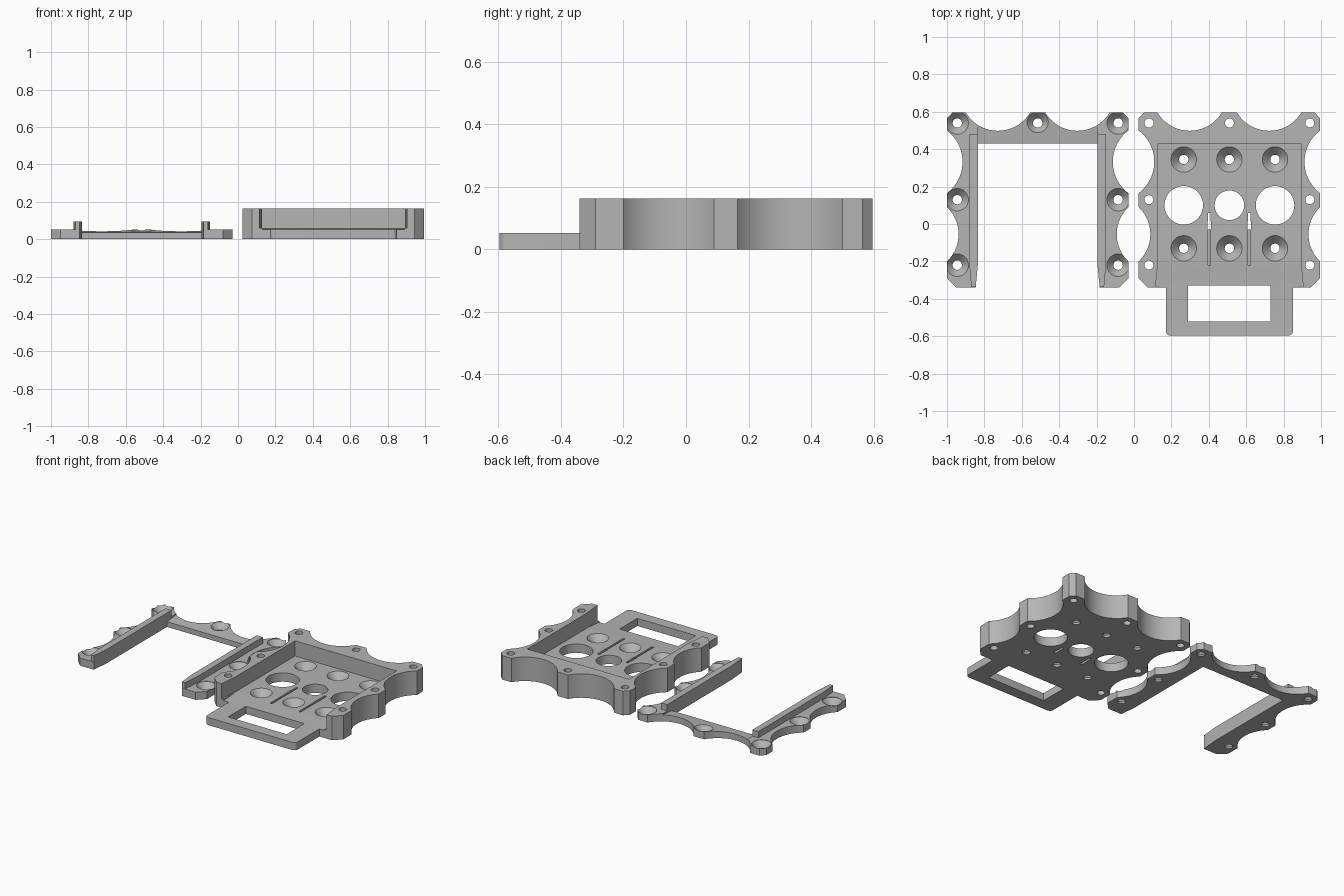
import bpy, bmesh, math
from mathutils import Vector

cube = bpy.data.objects.get("Cube")
if cube:
    bpy.data.objects.remove(cube, do_unlink=True)

grey = bpy.data.materials.new("plain_grey")
grey.use_nodes = True
grey.diffuse_color = (0.46, 0.46, 0.46, 1)
grey.node_tree.nodes["Principled BSDF"].inputs["Base Color"].default_value = (0.46, 0.46, 0.46, 1)


def finish(name, bm):
    bmesh.ops.recalc_face_normals(bm, faces=bm.faces[:])
    mesh = bpy.data.meshes.new(name)
    bm.to_mesh(mesh)
    bm.free()
    mesh.materials.append(grey)
    obj = bpy.data.objects.new(name, mesh)
    bpy.context.collection.objects.link(obj)
    return obj


def add_prism(bm, pts, lo, hi, axis="z"):
    """Extrude a flat outline along z (points are x, y) or x (points are y, z)."""
    place = (lambda p, t: (p[0], p[1], t)) if axis == "z" else (lambda p, t: (t, p[0], p[1]))
    face = bm.faces.new([bm.verts.new(place(p, lo)) for p in pts])
    new = bmesh.ops.extrude_face_region(bm, geom=[face])["geom"]
    shift = Vector(place((0, 0), hi - lo))
    bmesh.ops.translate(bm, vec=shift, verts=[v for v in new if isinstance(v, bmesh.types.BMVert)])


def prism(name, pts, lo, hi, axis="z"):
    bm = bmesh.new()
    add_prism(bm, pts, lo, hi, axis)
    return finish(name, bm)


def rect(x0, x1, y0, y1):
    return [(x0, y0), (x1, y0), (x1, y1), (x0, y1)]


def add_hole(bm, x, y, profile, n=40):
    """Turned cutter: profile lists radius and height from bottom to top."""
    rings = [[bm.verts.new((x + r * math.cos(math.tau * i / n), y + r * math.sin(math.tau * i / n), z))
              for i in range(n)] for r, z in profile]
    for a, b in zip(rings, rings[1:]):
        for i in range(n):
            j = (i + 1) % n
            bm.faces.new((a[i], a[j], b[j], b[i]))
    bm.faces.new(rings[0][::-1])
    bm.faces.new(rings[-1])


def combine(target, tool, operation="DIFFERENCE"):
    tool.hide_render = True
    mod = target.modifiers.new("combine", "BOOLEAN")
    mod.operation, mod.object, mod.solver = operation, tool, "EXACT"
    bpy.context.view_layer.objects.active = target
    bpy.ops.object.modifier_apply(modifier=mod.name)
    bpy.data.objects.remove(tool, do_unlink=True)


def scallop(p, q, r, n=20):
    """Inward arc between two outline points, travelling clockwise."""
    p, q = Vector(p), Vector(q)
    h = (q - p).length / 2
    d = (q - p).normalized()
    out = Vector((-d.y, d.x))
    c = (p + q) / 2 + out * math.sqrt(r * r - h * h)
    a = math.asin(h / r)
    ts = [-a + 2 * a * i / n for i in range(n + 1)]
    return [tuple(c + r * (math.sin(t) * d - math.cos(t) * out)) for t in ts]


# Shared scalloped outline with bosses at the screw points
half = scallop((0.04, 0.597), (0.385, 0.597), 0.2)
half += [(0.455, 0.597), (0.485, 0.565)]
half += scallop((0.485, 0.5), (0.485, 0.165), 0.21)
half += scallop((0.485, 0.09), (0.485, -0.2), 0.2)
half += [(0.485, -0.29), (0.435, -0.34)]


def outline(cx):
    return [(cx + x, y) for x, y in half] + [(cx - x, y) for x, y in reversed(half)]


def bosses(cx):
    return [(cx, 0.54)] + [(cx + s * 0.43, y) for s in (-1, 1) for y in (0.54, 0.13, -0.22)]


# Tray body with open-fronted pocket
TX = 0.51
tray = prism("tray", outline(TX), 0, 0.163)
pocket = [(TX - 0.4, -0.4), (TX + 0.4, -0.4), (TX + 0.382, -0.2),
          (TX + 0.382, 0.43), (TX - 0.382, 0.43), (TX - 0.382, -0.2)]
combine(tray, prism("pocket_cutter", pocket, 0.06, 0.3))
ramp = [(-0.21, 0.06), (-0.36, 0.05), (-0.36, 0.1), (-0.21, 0.1)]
combine(tray, prism("ramp_cutter", ramp, TX - 0.38, TX + 0.38, "x"))

# Front handle loop with rounded corners
loop = [(TX - 0.34, -0.3)]
for cx, start in ((TX - 0.315, 180), (TX + 0.315, 270)):
    for i in range(7):
        a = math.radians(start + 15 * i)
        loop.append((cx + 0.025 * math.cos(a), -0.572 + 0.025 * math.sin(a)))
loop.append((TX + 0.34, -0.3))
combine(tray, prism("handle", loop, 0, 0.052), "UNION")
combine(tray, prism("window_cutter", rect(TX - 0.22, TX + 0.22, -0.52, -0.33), -0.1, 0.3))

# Tray screw holes, countersinks and large openings
bm = bmesh.new()
for x, y in bosses(TX):
    add_hole(bm, x, y, [(0.024, -0.1), (0.024, 0.3)])
for dx, r in ((-0.244, 0.103), (0, 0.079), (0.244, 0.103)):
    add_hole(bm, TX + dx, 0.1, [(r, -0.1), (r, 0.3)], 64)
    for y in (0.345, -0.13):
        add_hole(bm, TX + dx, y, [(0.025, -0.1), (0.025, 0.015), (0.068, 0.06), (0.068, 0.3)])
combine(tray, finish("hole_cutter", bm))

# Narrow floor slots with through notches
for low, y0, y1, w in ((0.03, -0.22, 0.03, 0.007), (-0.1, 0.015, 0.06, 0.007), (-0.1, -0.03, 0.015, 0.009)):
    bm = bmesh.new()
    for s in (-1, 1):
        x = TX + s * 0.107
        add_prism(bm, rect(x - w, x + w, y0, y1), low, 0.12)
    combine(tray, finish("slot_cutter", bm))

# Cover frame with sloped back bar
CX = -0.515
cover = prism("cover_frame", outline(CX), 0, 0.052)
slope = [(0.4, 0.032), (0.597, 0.052), (0.65, 0.1), (0.4, 0.1)]
combine(cover, prism("slope_cutter", slope, CX - 0.32, CX + 0.32, "x"))

# Raised side rails
bm = bmesh.new()
for s in (-1, 1):
    rail = [(0.3, 0.48), (0.365, 0.48), (0.365, -0.22), (0.355, -0.338), (0.3, -0.338)]
    rail[0] = (0.32, 0.48)
    rail += [(0.3, 0.4), (0.32, 0.43)]
    add_prism(bm, [(CX + s * x, y) for x, y in rail], 0.02, 0.095)
combine(cover, finish("side_rails", bm), "UNION")
opening = [(CX - 0.332, -0.345), (CX + 0.332, -0.345), (CX + 0.32, -0.22),
           (CX + 0.32, 0.43), (CX - 0.32, 0.43), (CX - 0.32, -0.22)]
combine(cover, prism("opening_cutter", opening, -0.1, 0.3))

# Cover countersinks
bm = bmesh.new()
for x, y in bosses(CX):
    add_hole(bm, x, y, [(0.025, -0.1), (0.025, 0.012), (0.06, 0.05), (0.06, 0.3)])
combine(cover, finish("countersink_cutter", bm))

for obj in (tray, cover):
    bpy.ops.object.select_all(action="DESELECT")
    obj.select_set(True)
    bpy.context.view_layer.objects.active = obj
    bpy.ops.object.shade_smooth_by_angle(angle=math.radians(30))
